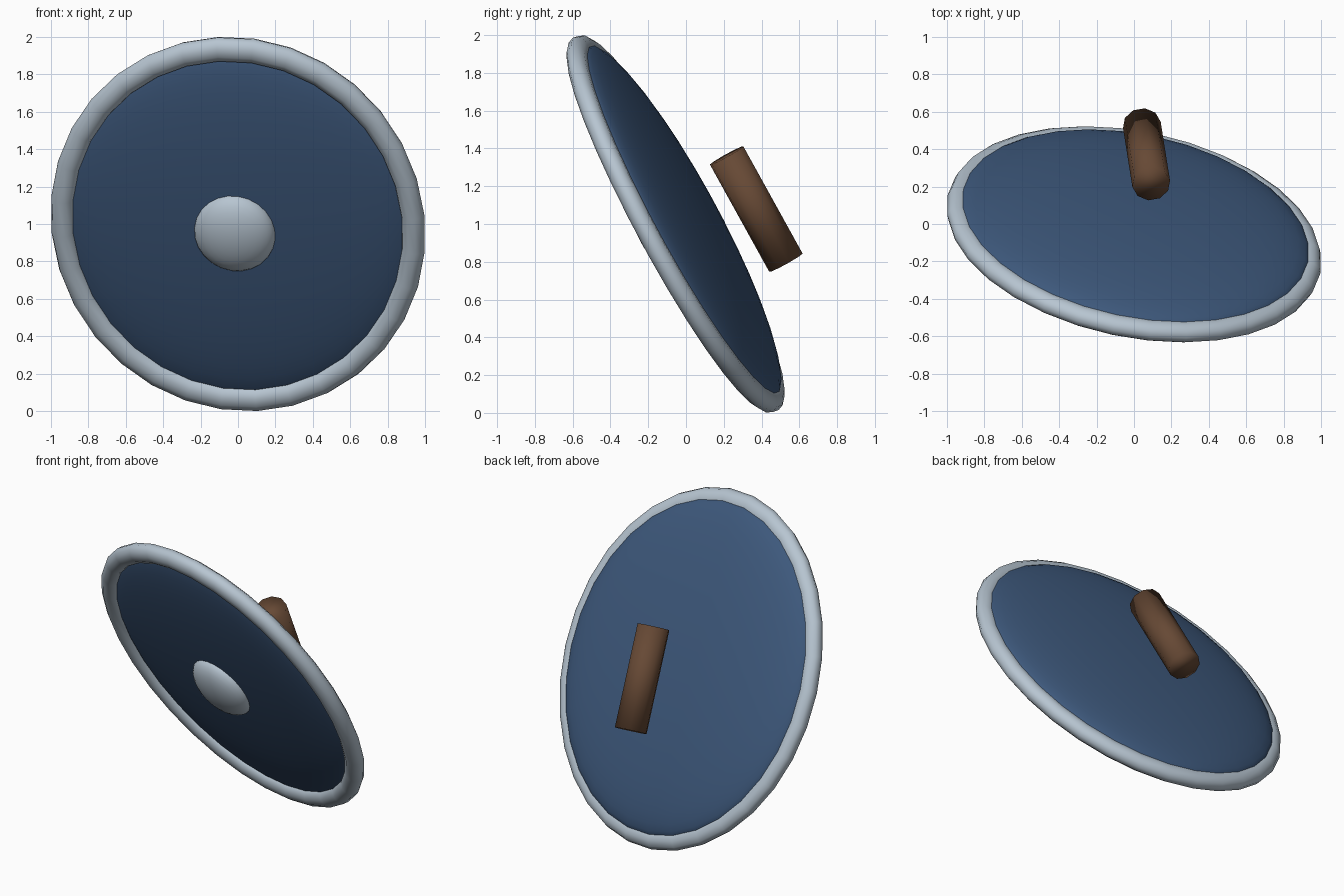
import bpy, bmesh, math
from mathutils import Matrix, Vector

if "Cube" in bpy.data.objects:
    bpy.data.objects.remove(bpy.data.objects["Cube"])

# Tilted frame: +Z points out of the shield's face, Y runs up the shield
face = -Vector((0.16, 0.87, 0.467)).normalized()
up = Vector((0.08, -0.464, 0.882))
up = (up - face * up.dot(face)).normalized()
side = up.cross(face)
FRAME = Matrix.Translation((0, -0.055, 1.0)) @ Matrix((side, up, face)).transposed().to_4x4()
STRETCH = 1.115  # the shield is slightly taller than wide


def material(name, rgb):
    m = bpy.data.materials.new(name)
    m.diffuse_color = (*rgb, 1)
    m.use_nodes = True
    m.node_tree.nodes["Principled BSDF"].inputs["Base Color"].default_value = m.diffuse_color
    return m


blue = material("blue_paint", (0.047, 0.098, 0.2))
steel = material("pale_steel", (0.475, 0.56, 0.64))
brown = material("brown_leather", (0.133, 0.066, 0.035))


def finish(name, mat, local):
    ob = bpy.context.object
    ob.name = name
    ob.data.transform(FRAME @ local)
    ob.data.materials.append(mat)
    bpy.ops.object.shade_smooth()
    return ob


def ellipsoid(name, mat, size, z, segments, rings):
    bpy.ops.mesh.primitive_uv_sphere_add(segments=segments, ring_count=rings, radius=1)
    return finish(name, mat, Matrix.Translation((0, 0, z)) @ Matrix.Diagonal((*size, 1)))


# Lens-shaped body, set slightly behind the rim
ellipsoid("shield_body", blue, (0.95, 0.95 * STRETCH, 0.14), -0.03, 32, 24)

# Central boss on the front
ellipsoid("boss", steel, (0.221, 0.228, 0.11), 0.095, 24, 16)

# Round rim, a little flattened front to back
bpy.ops.mesh.primitive_torus_add(major_radius=0.95, minor_radius=0.063,
                                 major_segments=32, minor_segments=10)
finish("rim", steel, Matrix.Diagonal((1, STRETCH, 0.87, 1)))

# Grip behind the shield, running up and down
bpy.ops.mesh.primitive_cylinder_add(vertices=10, radius=0.102, depth=0.65)
finish("grip", brown,
       Matrix.Translation((0.01, -0.132, -0.419)) @ Matrix.Rotation(math.pi / 2, 4, 'X'))
